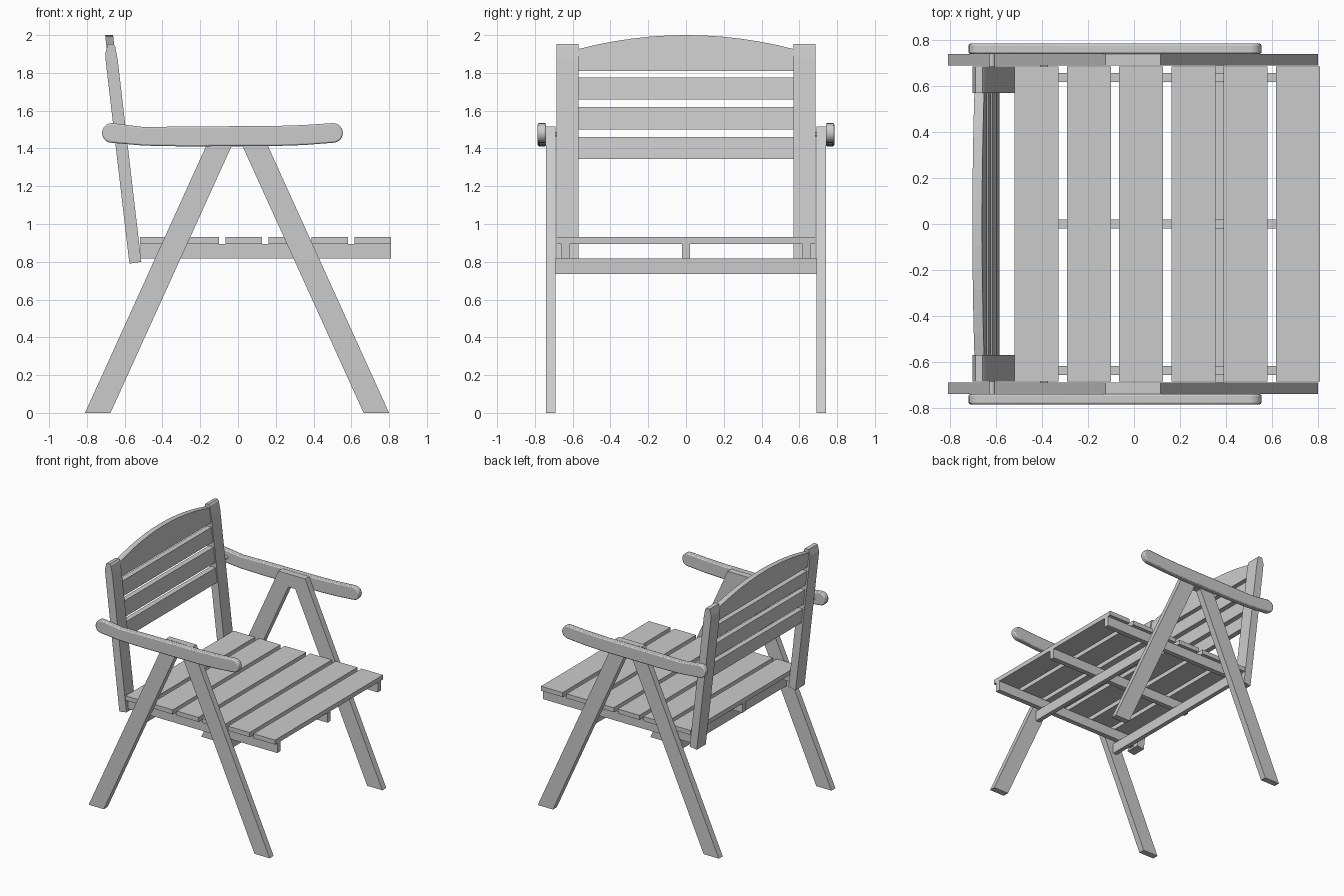
import bpy, bmesh, math

if "Cube" in bpy.data.objects:
    bpy.data.objects.remove(bpy.data.objects["Cube"])


def prism(name, pts, place, lo, hi):
    """Extrude a 2D outline from lo to hi; place(a, b, depth) gives the 3D point."""
    bm = bmesh.new()
    ends = [[bm.verts.new(place(a, b, d)) for a, b in pts] for d in (lo, hi)]
    bm.faces.new(ends[0])
    bm.faces.new(ends[1])
    n = len(pts)
    for i in range(n):
        j = (i + 1) % n
        bm.faces.new((ends[0][i], ends[0][j], ends[1][j], ends[1][i]))
    bmesh.ops.recalc_face_normals(bm, faces=bm.faces[:])
    me = bpy.data.meshes.new(name)
    bm.to_mesh(me)
    bm.free()
    ob = bpy.data.objects.new(name, me)
    bpy.context.collection.objects.link(ob)
    return ob


def side(name, pts, y0, y1):
    return prism(name, pts, lambda a, b, d: (a, d, b), y0, y1)


def box(name, x0, x1, y0, y1, z0, z1):
    return side(name, [(x0, z0), (x1, z0), (x1, z1), (x0, z1)], y0, y1)


def pair(name, pts, y0, y1):
    """The same profile on both sides of the chair."""
    return [side(name + "_left", pts, -y1, -y0), side(name + "_right", pts, y0, y1)]


# Splayed legs and the joining block at their top
pair("back_leg", [(-.81, 0), (-.675, 0), (-.035, 1.41), (-.17, 1.41)], .69, .74)
pair("front_leg", [(.665, 0), (.80, 0), (.16, 1.41), (.025, 1.41)], .69, .74)
pair("leg_block", [(-.17, 1.41), (.16, 1.41), (.115, 1.515), (-.125, 1.515)], .69, .74)

# Armrests with rounded ends and a slightly dished top
arm = [(-.5, 1.415), (-.3, 1.411), (.2, 1.413), (.35, 1.418)]
arm += [(.503 + .052 * math.cos(t), 1.482 + .052 * math.sin(t))
        for t in [math.radians(-90 + 18 * i) for i in range(11)]]
arm += [(.35, 1.524), (.2, 1.519), (-.3, 1.516), (-.5, 1.513)]
arm += [(-.668 + .052 * math.cos(t), 1.482 + .052 * math.sin(t))
        for t in [math.radians(90 + 18 * i) for i in range(11)]]
for ob in pair("armrest", arm, .74, .785):
    bev = ob.modifiers.new("soft_edge", 'BEVEL')
    bev.width = .008
    bev.segments = 2
    bev.limit_method = 'ANGLE'
    bev.angle_limit = math.radians(50)
    bpy.context.view_layer.objects.active = ob
    ob.select_set(True)
    bpy.ops.object.shade_smooth_by_angle(angle=math.radians(30))
    ob.select_set(False)

# Pins joining backrest and armrests
pin = [(-.618 + .012 * math.cos(i * math.pi / 6), 1.475 + .012 * math.sin(i * math.pi / 6))
       for i in range(12)]
pair("back_pin", pin, .68, .745)

# Leaning back posts
post = [(-.575, .79), (-.512, .80), (-.637, 1.87), (-.65, 1.94), (-.66, 1.953),
        (-.69, 1.95), (-.703, 1.90), (-.70, 1.86)]
pair("back_post", post, .57, .685)


# Back slats follow the lean of the posts
def lean(y, z, d):
    return (-.542 - .117 * (z - .8) + d, y, z)


for i, (z0, z1) in enumerate([(1.345, 1.46), (1.50, 1.62), (1.66, 1.775)]):
    prism("back_slat_%d" % (i + 1), [(-.575, z0), (.575, z0), (.575, z1), (-.575, z1)],
          lean, -.021, .021)
arch = [(-.575, 1.81), (.575, 1.81)]
arch += [(.575 - 1.15 * i / 12, 2 - .075 * (1 - i / 6) ** 2) for i in range(13)]
prism("back_top_slat", arch, lean, -.021, .021)

# Seat slats
for i in range(6):
    x = -.52 + i * .2275
    box("seat_slat_%d" % (i + 1), x, x + .192, -.685, .685, .895, .931)

# Rails under the slats
for name, y in (("left", -.638), ("middle", 0), ("right", .638)):
    box("seat_rail_" + name, -.515, .81, y - .02, y + .02, .817, .895)

# Cross bars between the legs
for name, x in (("front", .372), ("rear", -.392)):
    box("cross_bar_" + name, x - .018, x + .018, -.69, .69, .735, .817)
